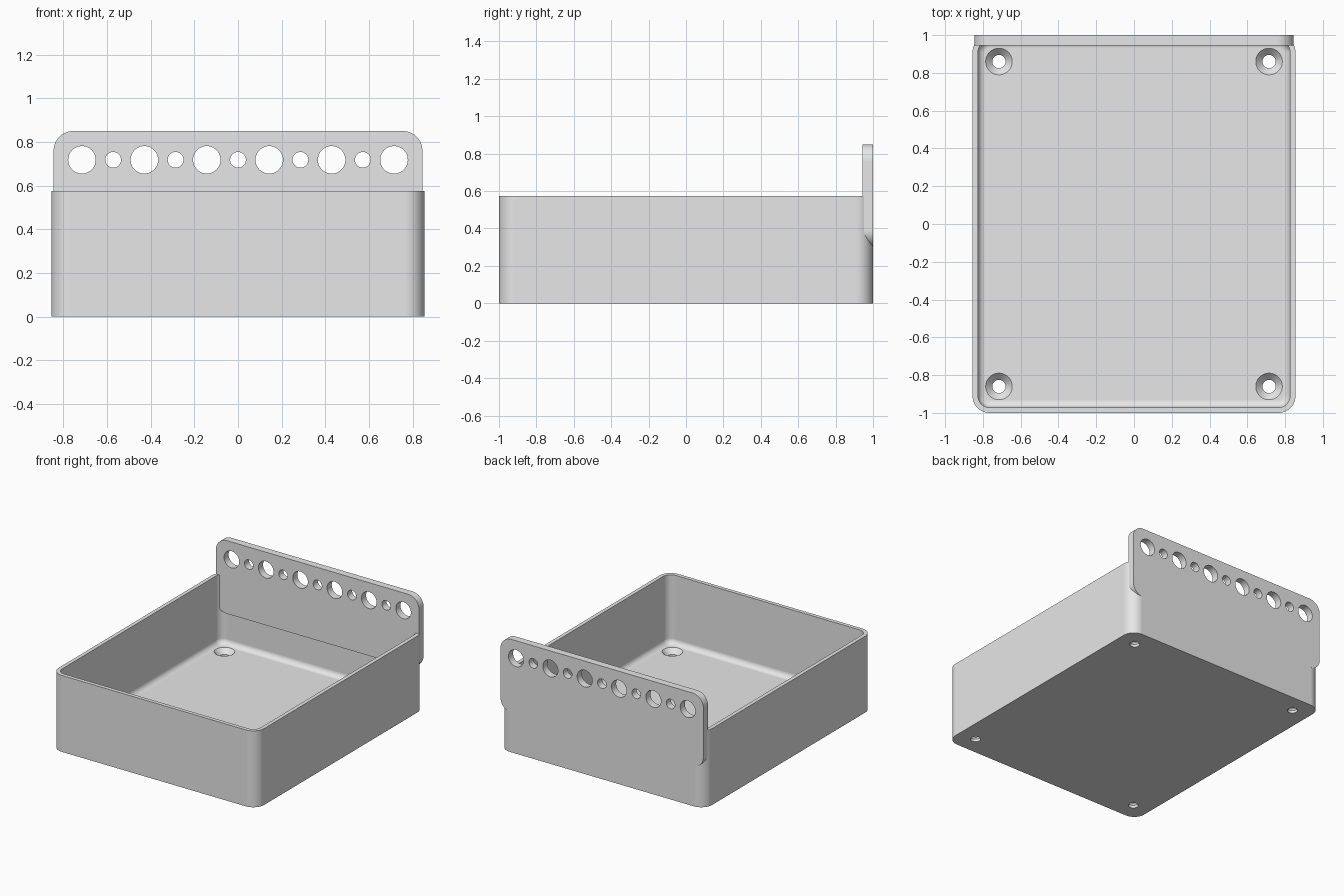
import bpy, bmesh, math
from mathutils import Matrix

cube = bpy.data.objects.get("Cube")
if cube:
    bpy.data.objects.remove(cube, do_unlink=True)

grey = bpy.data.materials.new("light grey")
grey.use_nodes = True
grey.diffuse_color = (0.8, 0.8, 0.8, 1)
grey.node_tree.nodes["Principled BSDF"].inputs["Base Color"].default_value = (0.8, 0.8, 0.8, 1)

HALF_X, HALF_Y, HEIGHT, CORNER = 0.855, 1.0, 0.575, 0.09
WALL, FLOOR, FILLET = 0.029, 0.057, 0.04
PITCH = 0.143


def rounded_rect(hx, hy, r, steps=10):
    """Outline of a rounded rectangle, counter-clockwise."""
    points = []
    for i, (sx, sy) in enumerate([(1, 1), (-1, 1), (-1, -1), (1, -1)]):
        for k in range(steps + 1):
            a = math.pi / 2 * (i + k / steps)
            points.append((sx * (hx - r) + r * math.cos(a), sy * (hy - r) + r * math.sin(a)))
    return points


def circle(r, sides=40):
    return [(r * math.cos(t), r * math.sin(t))
            for t in (2 * math.pi * k / sides for k in range(sides))]


def loft(bm, rings, matrix=Matrix()):
    """Closed solid through a list of (outline, height) rings."""
    loops = [[bm.verts.new(matrix @ Matrix.Translation((x, y, z)).translation)
              for x, y in outline] for outline, z in rings]
    for a, b in zip(loops, loops[1:]):
        for i in range(len(a)):
            j = (i + 1) % len(a)
            bm.faces.new((a[i], a[j], b[j], b[i]))
    bm.faces.new(loops[0][::-1])
    bm.faces.new(loops[-1])


def make_object(name, bm):
    bmesh.ops.recalc_face_normals(bm, faces=bm.faces)
    mesh = bpy.data.meshes.new(name)
    bm.to_mesh(mesh)
    bm.free()
    mesh.materials.append(grey)
    obj = bpy.data.objects.new(name, mesh)
    bpy.context.collection.objects.link(obj)
    return obj


def drill(obj, cutter):
    """Cut the holes, drop the cutter and shade the rounded faces smooth."""
    cutter.hide_render = True
    mod = obj.modifiers.new("holes", 'BOOLEAN')
    mod.operation, mod.solver, mod.object = 'DIFFERENCE', 'EXACT', cutter
    bpy.ops.object.select_all(action='DESELECT')
    obj.select_set(True)
    bpy.context.view_layer.objects.active = obj
    bpy.ops.object.modifier_apply(modifier=mod.name)
    bpy.data.objects.remove(cutter, do_unlink=True)
    bpy.ops.object.shade_smooth_by_angle(angle=math.radians(30))
    weighted = obj.modifiers.new("even shading", 'WEIGHTED_NORMAL')
    weighted.keep_sharp = True


# Open tray: outer wall, rim, inner wall, filleted floor
def tray_ring(inset, z):
    return rounded_rect(HALF_X - inset, HALF_Y - inset, CORNER - inset), z


rings = [tray_ring(0, 0), tray_ring(0, HEIGHT), tray_ring(WALL, HEIGHT)]
for k in range(7):
    a = math.pi / 2 * k / 6
    rings.append(tray_ring(WALL + FILLET * (1 - math.cos(a)),
                           FLOOR + FILLET * (1 - math.sin(a))))
bm = bmesh.new()
loft(bm, rings)
tray = make_object("tray", bm)

# Countersunk screw holes in the floor corners
bm = bmesh.new()
for sx in (-1, 1):
    for sy in (-1, 1):
        loft(bm, [(circle(0.035), -0.02), (circle(0.035), 0.02), (circle(0.08), 0.067)],
             Matrix.Translation((sx * 0.715, sy * 0.86, 0)))
drill(tray, make_object("screw_hole_cutter", bm))

# Back plate with rounded corners, standing flush with the back of the tray
PLATE_LOW, PLATE_TOP = 0.30, 0.85
upright = Matrix.Translation((0, 1, 0)) @ Matrix.Rotation(math.pi / 2, 4, 'X')
plate_outline = rounded_rect(0.845, (PLATE_TOP - PLATE_LOW) / 2, 0.09)
bm = bmesh.new()
loft(bm, [(plate_outline, 0), (plate_outline, 0.055)],
     upright @ Matrix.Translation((0, (PLATE_LOW + PLATE_TOP) / 2, 0)))
back_plate = make_object("back_plate", bm)

# Row of alternating large and small holes
bm = bmesh.new()
for i in range(-5, 6):
    hole = circle(0.063 if i % 2 else 0.036)
    loft(bm, [(hole, -0.05), (hole, 0.1)],
         upright @ Matrix.Translation((i * PITCH, 0.718, 0)))
drill(back_plate, make_object("plate_hole_cutter", bm))
